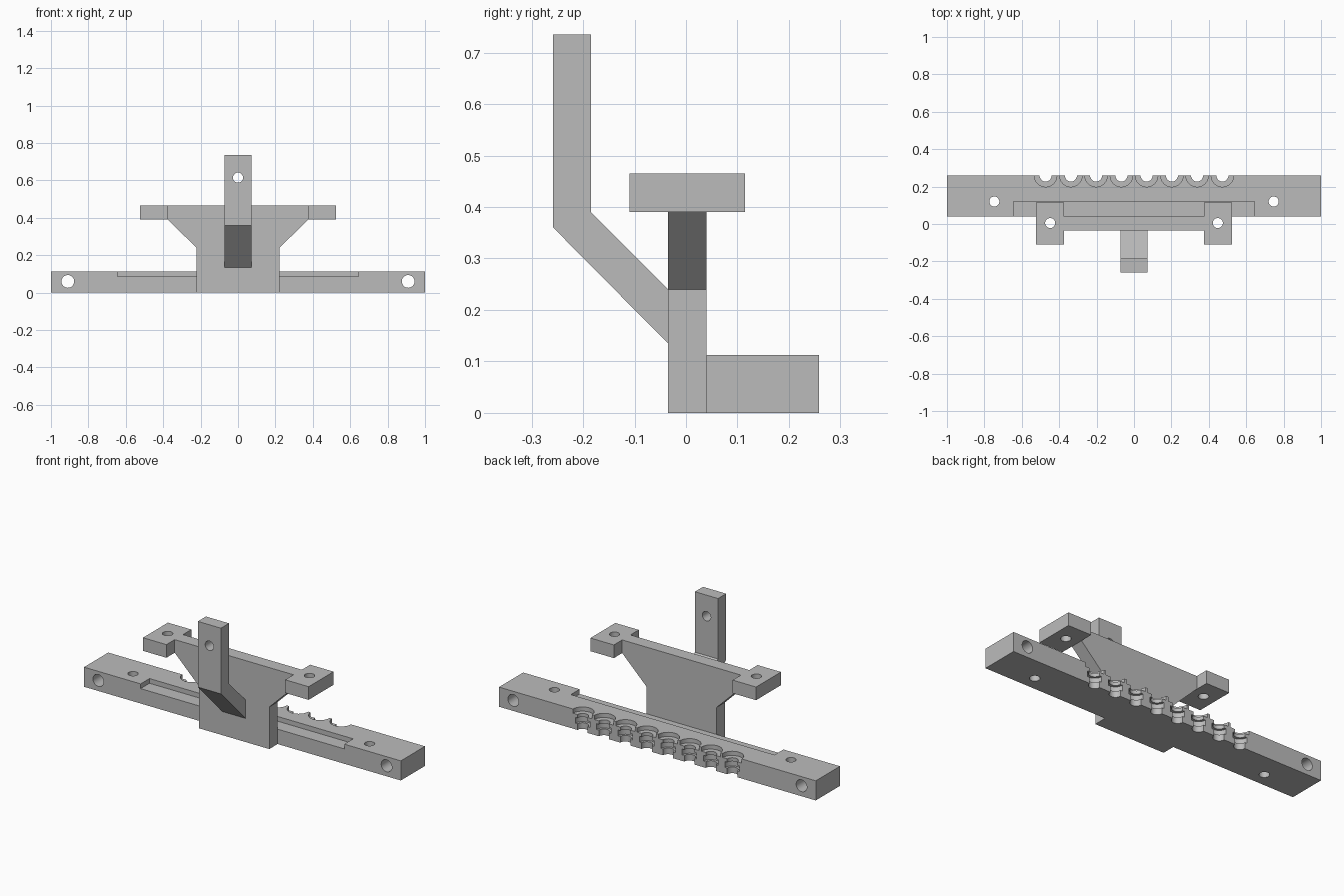
import bpy, bmesh, math
from mathutils import Vector

if "Cube" in bpy.data.objects:
    bpy.data.objects.remove(bpy.data.objects["Cube"])

grey = bpy.data.materials.new("plain_grey")
grey.diffuse_color = (0.5, 0.5, 0.5, 1)
grey.use_nodes = True
grey.node_tree.nodes["Principled BSDF"].inputs["Base Color"].default_value = grey.diffuse_color


def finish(name, bm):
    bmesh.ops.recalc_face_normals(bm, faces=bm.faces)
    me = bpy.data.meshes.new(name)
    bm.to_mesh(me)
    bm.free()
    ob = bpy.data.objects.new(name, me)
    bpy.context.collection.objects.link(ob)
    me.materials.append(grey)
    return ob


def extrude(name, points, offset):
    """Close a planar outline and sweep it along offset."""
    bm = bmesh.new()
    face = bm.faces.new([bm.verts.new(p) for p in points])
    res = bmesh.ops.extrude_face_region(bm, geom=[face])
    verts = [g for g in res["geom"] if isinstance(g, bmesh.types.BMVert)]
    bmesh.ops.translate(bm, verts=verts, vec=Vector(offset))
    return finish(name, bm)


def box(name, x0, x1, y0, y1, z0, z1):
    pts = [(x0, y0, z0), (x1, y0, z0), (x1, y1, z0), (x0, y1, z0)]
    return extrude(name, pts, (0, 0, z1 - z0))


def lathe(name, profile, centre, axis="Z", n=32):
    """Closed turned solid from (radius, height) points."""
    bm = bmesh.new()
    rings = []
    for r, h in profile:
        ring = []
        for i in range(n):
            a = 2 * math.pi * i / n
            u, v = r * math.cos(a), r * math.sin(a)
            p = (u, v, h) if axis == "Z" else (u, h, v)
            ring.append(bm.verts.new(Vector(centre) + Vector(p)))
        rings.append(ring)
    for a, b in zip(rings, rings[1:]):
        for i in range(n):
            j = (i + 1) % n
            bm.faces.new((a[i], a[j], b[j], b[i]))
    bm.faces.new(rings[0])
    bm.faces.new(rings[-1])
    return finish(name, bm)


def hole(x, y, z, r, axis):
    return lathe("hole_cutter", [(r, -0.3), (r, 0.3)], (x, y, z), axis)


def cut(ob, cutters):
    for c in cutters:
        m = ob.modifiers.new("cut", "BOOLEAN")
        m.operation, m.solver, m.object = "DIFFERENCE", "EXACT", c
    bpy.ops.object.select_all(action="DESELECT")
    bpy.context.view_layer.objects.active = ob
    ob.select_set(True)
    for m in list(ob.modifiers):
        bpy.ops.object.modifier_apply(modifier=m.name)
    for c in cutters:
        bpy.data.objects.remove(c)
    bpy.ops.object.shade_smooth_by_angle(angle=math.radians(30))


# Long mounting bar with front ledge, bolt holes and stepped rear pockets
bar = box("mounting_bar", -1, 1, 0.04, 0.258, 0, 0.112)
cutters = [box("ledge_cutter", -0.643, 0.643, 0, 0.12, 0.085, 0.2)]
for s in (-1, 1):
    cutters.append(hole(s * 0.91, 0.15, 0.06, 0.034, "Y"))
    cutters.append(hole(s * 0.747, 0.12, 0.06, 0.027, "Z"))
pocket = [(0.032, -0.05), (0.032, 0.035), (0.046, 0.035), (0.046, 0.068),
          (0.032, 0.068), (0.032, 0.088), (0.06, 0.088), (0.06, 0.15)]
for i in range(8):
    cutters.append(lathe("pocket_cutter", pocket, ((i - 3.5) * 0.135, 0.2585, 0)))
cut(bar, cutters)

# Upright plate that flares to the top rail
half = [(0.222, 0), (0.222, 0.24), (0.375, 0.39), (0.375, 0.465)]
outline = half + [(-x, z) for x, z in reversed(half)]
extrude("flared_plate", [(x, -0.035, z) for x, z in outline], (0, 0.075, 0))

# Drilled tabs at both ends of the rail
for s, side in ((-1, "left"), (1, "right")):
    x0, x1 = sorted((s * 0.375, s * 0.523))
    tab = box(side + "_tab", x0, x1, -0.11, 0.115, 0.39, 0.465)
    cut(tab, [hole(s * 0.448, 0.005, 0.43, 0.027, "Z")])

# Bent front arm with a hole near its top
side = [(-0.035, 0.135), (-0.258, 0.36), (-0.258, 0.735),
        (-0.185, 0.735), (-0.185, 0.39), (-0.035, 0.24)]
arm = extrude("bent_arm", [(-0.073, y, z) for y, z in side], (0.146, 0, 0))
cut(arm, [hole(0, -0.22, 0.615, 0.027, "Y")])
